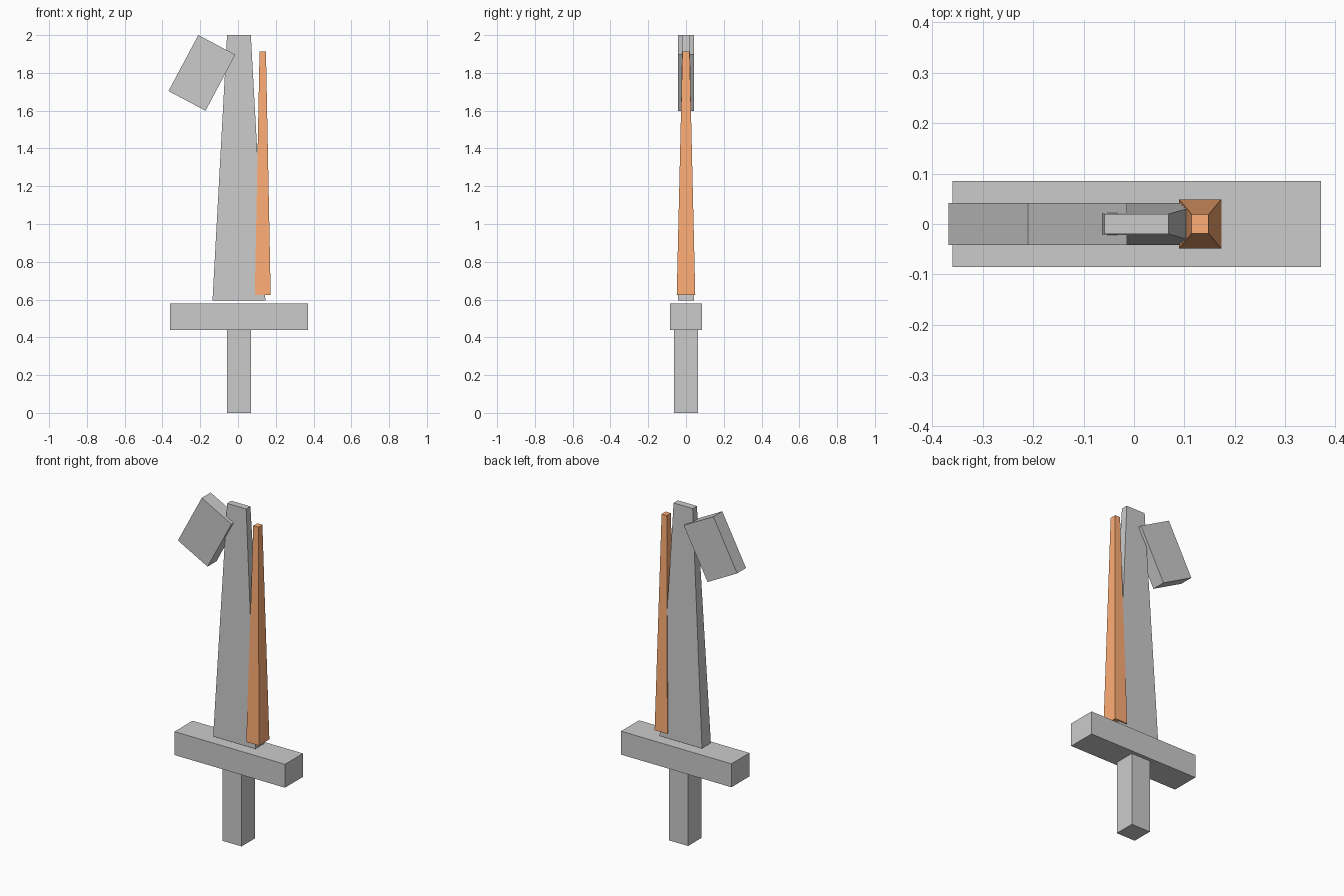
import bpy, bmesh, math

if "Cube" in bpy.data.objects:
    bpy.data.objects.remove(bpy.data.objects["Cube"])


def tapered_box(name, x, z0, z1, bottom, top):
    """Four-sided block from z0 to z1; bottom and top are (width, depth)."""
    bm = bmesh.new()
    bmesh.ops.create_cube(bm, size=1)
    for v in bm.verts:
        w, d = top if v.co.z > 0 else bottom
        v.co.x *= w
        v.co.y *= d
        v.co.z *= z1 - z0
    mesh = bpy.data.meshes.new(name)
    bm.to_mesh(mesh)
    bm.free()
    obj = bpy.data.objects.new(name, mesh)
    obj.location = (x, 0, (z0 + z1) / 2)
    bpy.context.collection.objects.link(obj)
    return obj


# Hilt
tapered_box("grip", 0.005, 0, 0.44, (0.126, 0.126), (0.126, 0.126))
tapered_box("crossguard", 0.005, 0.44, 0.58, (0.73, 0.17), (0.73, 0.17))

# Blade
tapered_box("blade", 0.005, 0.595, 2.0, (0.28, 0.084), (0.126, 0.04))

# Coloured cutting edge
edge = tapered_box("cutting_edge", 0.131, 0.625, 1.912, (0.084, 0.098), (0.034, 0.038))
orange = bpy.data.materials.new("orange")
orange.diffuse_color = (1.0, 0.42, 0.18, 1)
orange.use_nodes = True
orange.node_tree.nodes["Principled BSDF"].inputs["Base Color"].default_value = orange.diffuse_color
edge.data.materials.append(orange)

# Tilted block near the tip
hook = tapered_box("tip_hook", -0.191, 1.632, 1.968, (0.222, 0.084), (0.222, 0.084))
hook.rotation_euler.y = math.radians(28)
